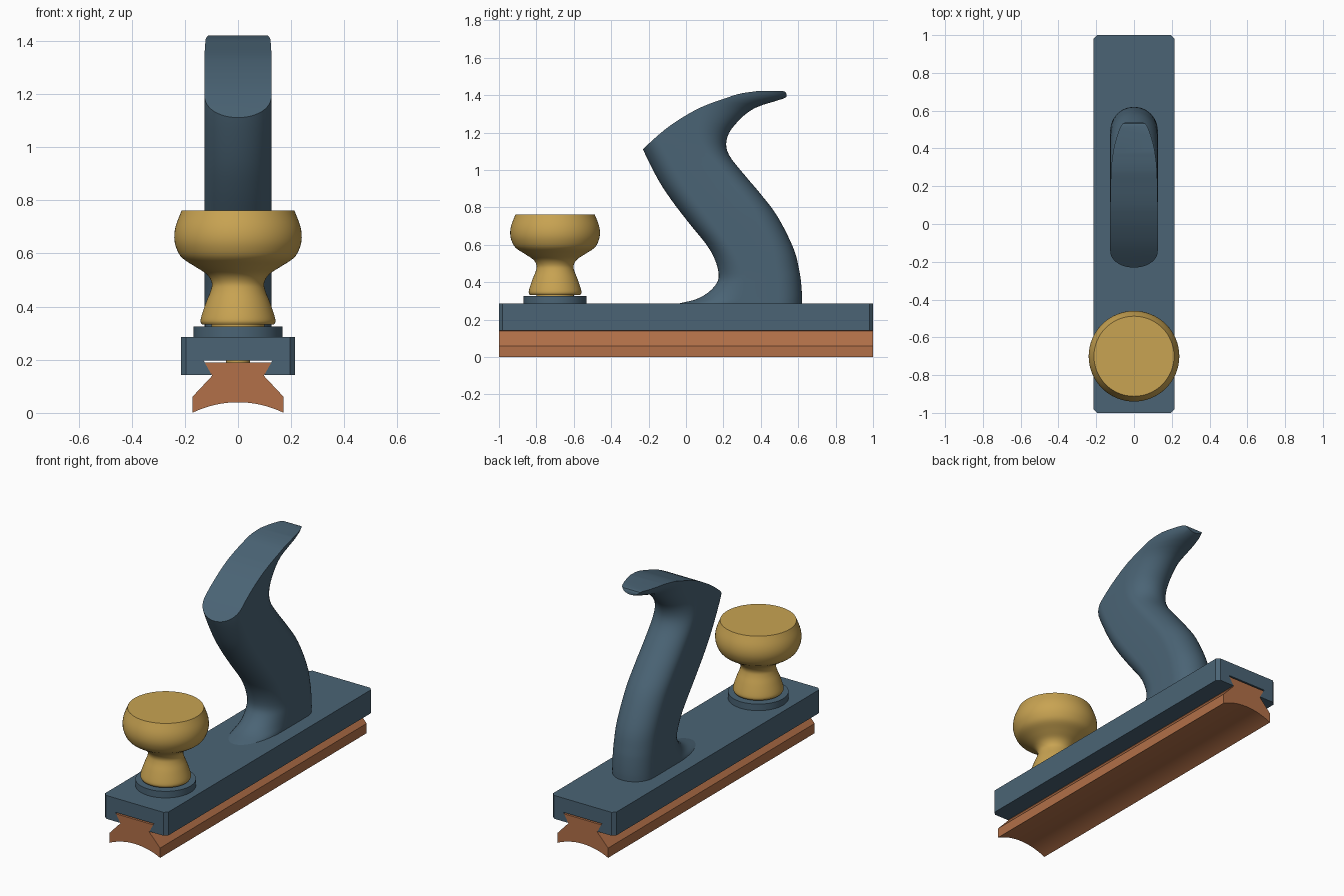
import bpy, bmesh, math
from mathutils import Vector

if "Cube" in bpy.data.objects:
    bpy.data.objects.remove(bpy.data.objects["Cube"])


def material(name, rgb):
    m = bpy.data.materials.new(name)
    m.diffuse_color = (*rgb, 1)
    m.use_nodes = True
    m.node_tree.nodes["Principled BSDF"].inputs["Base Color"].default_value = m.diffuse_color
    return m


SLATE = material("slate blue", (0.069, 0.127, 0.178))
BRASS = material("golden wood", (0.578, 0.366, 0.084))
COPPER = material("reddish wood", (0.445, 0.162, 0.065))


def finish(bm, name, mat, smooth=True):
    bmesh.ops.recalc_face_normals(bm, faces=bm.faces)
    me = bpy.data.meshes.new(name)
    bm.to_mesh(me)
    bm.free()
    ob = bpy.data.objects.new(name, me)
    bpy.context.collection.objects.link(ob)
    me.materials.append(mat)
    if smooth:
        shade(ob)
    return ob


def shade(ob):
    bpy.ops.object.select_all(action='DESELECT')
    ob.select_set(True)
    bpy.context.view_layer.objects.active = ob
    bpy.ops.object.shade_smooth_by_angle(angle=math.radians(30))


def spline(points, steps):
    """Catmull-Rom curve through tuples of any length."""
    p = [Vector(q) for q in points]
    p = [p[0] * 2 - p[1]] + p + [p[-1] * 2 - p[-2]]
    out = []
    for i in range(1, len(p) - 2):
        a, b, c, d = p[i - 1:i + 3]
        for k in range(steps):
            t = k / steps
            out.append((b * 2 + (c - a) * t + (a * 2 - b * 5 + c * 4 - d) * t**2
                        + (b * 3 - a - c * 3 + d) * t**3) / 2)
    return out + [p[-2]]


def loft(rings):
    """Skin closed rings of equal length and cap both ends."""
    bm = bmesh.new()
    rows = [[bm.verts.new(v) for v in r] for r in rings]
    n = len(rows[0])
    for a, b in zip(rows, rows[1:]):
        for i in range(n):
            j = (i + 1) % n
            bm.faces.new((a[i], a[j], b[j], b[i]))
    bm.faces.new(rows[0])
    bm.faces.new(rows[-1])
    return bm


def lathe(profile, y, name, mat, n=64):
    rings = [[(r * math.cos(2 * math.pi * i / n), y + r * math.sin(2 * math.pi * i / n), z)
              for i in range(n)] for r, z in profile]
    return finish(loft(rings), name, mat)


def bar(half, name, mat, chamfer=0.0):
    """Extrude a mirrored x-z section along the whole length."""
    section = half + [(-x, z) for x, z in reversed(half) if x > 1e-6]
    bm = loft([[(x, y, z) for x, z in section] for y in (-1, 1)])
    if chamfer:
        edges = [e for e in bm.edges
                 if all(abs(v.co.x) > 0.2 for v in e.verts)
                 and abs(e.verts[0].co.z - e.verts[1].co.z) > 0.05]
        bmesh.ops.bevel(bm, geom=edges, offset=chamfer, segments=1, affect='EDGES')
    return finish(bm, name, mat)


# Body with a dovetail slot along its underside
bar([(0.13, 0.198), (0.099, 0.142), (0.215, 0.142), (0.215, 0.285)],
    "body", SLATE, chamfer=0.02)

# Sliding sole with dovetail top and hollow bottom
R = (0.172**2 + 0.04**2) / 0.08
hollow = [(0.172 * i / 12, 0.04 - R + math.sqrt(R * R - (0.172 * i / 12)**2)) for i in range(13)]
bar(hollow + [(0.172, 0.06), (0.097, 0.14), (0.13, 0.19)], "sole", COPPER)

# Front knob, its base disc and its screw
KNOB_Y = -0.7
bowl = spline([(0.135, 0.332), (0.141, 0.345), (0.136, 0.37), (0.12, 0.417), (0.103, 0.46),
               (0.099, 0.49), (0.117, 0.521), (0.16, 0.55), (0.21, 0.583), (0.232, 0.62),
               (0.24, 0.66), (0.234, 0.705), (0.212, 0.762)], 4)
lathe([(0.1, 0.32), (0.1, 0.332)] + [tuple(p) for p in bowl], KNOB_Y, "front_knob", BRASS)
lathe([(0.168, 0.28), (0.168, 0.325)], KNOB_Y, "knob_base", SLATE)
lathe([(0.045, 0.188), (0.045, 0.33)], KNOB_Y, "knob_screw", BRASS, 32)

# Rear handle: stations of front y, z, back y, z, front and back rounding length
stations = [
    (-0.05, 0.283, 0.62, 0.283, 0.30, 0.125), (0.07, 0.315, 0.62, 0.33, 0.23, 0.125),
    (0.15, 0.375, 0.615, 0.40, 0.17, 0.125), (0.175, 0.445, 0.605, 0.465, 0.14, 0.125),
    (0.13, 0.57, 0.575, 0.58, 0.12, 0.125), (0.013, 0.72, 0.49, 0.75, 0.12, 0.125),
    (-0.075, 0.835, 0.40, 0.87, 0.12, 0.125), (-0.15, 0.95, 0.313, 0.973, 0.12, 0.125),
    (-0.23, 1.11, 0.23, 1.08, 0.12, 0.13), (-0.26, 1.20, 0.217, 1.16, 0.12, 0.15),
    (-0.28, 1.28, 0.26, 1.24, 0.12, 0.19), (-0.30, 1.38, 0.366, 1.33, 0.12, 0.26),
    (-0.31, 1.45, 0.56, 1.40, 0.12, 0.36), (-0.31, 1.55, 0.62, 1.50, 0.12, 0.36)]
WIDTH, Q = 0.126, 12


def handle_ring(s):
    f, b = Vector((0, s[0], s[1])), Vector((0, s[2], s[3]))
    d = (b - f).normalized()
    side = []
    for i in range(Q + 1):
        a = math.pi / 2 * i / Q
        side.append((WIDTH * math.sin(a), f + d * s[4] * (1 - math.cos(a))))
    for i in range(Q, -1, -1):
        a = math.pi / 2 * i / Q
        side.append((WIDTH * math.sin(a), b - d * s[5] * (1 - math.cos(a))))
    ring = [Vector((x, p.y, p.z)) for x, p in side]
    return ring + [Vector((-v.x, v.y, v.z)) for v in reversed(ring[1:-1])]


handle = finish(loft([handle_ring(s) for s in spline(stations, 4)]), "rear_handle", SLATE, False)

# Trim the handle to its swept top and blunt horn tip
top = spline([(0.377, 1.421), (0.30, 1.41), (0.233, 1.391), (0.07, 1.33), (-0.09, 1.233),
              (-0.23, 1.112), (-0.40, 0.95)], 6)
outline = [(-1, 0.2), (1, 0.2), (1, 1.2), (0.537, 1.2), (0.537, 1.406), (0.531, 1.417),
           (0.52, 1.421)] + [tuple(p) for p in top]
cutter = finish(loft([[(x, y, z) for y, z in outline] for x in (-0.3, 0.3)]),
                "handle_trim", SLATE, False)
cutter.hide_render = True
mod = handle.modifiers.new("trim", 'BOOLEAN')
mod.operation, mod.solver, mod.object = 'INTERSECT', 'EXACT', cutter
bpy.context.view_layer.objects.active = handle
bpy.ops.object.modifier_apply(modifier=mod.name)
bpy.data.objects.remove(cutter)
shade(handle)
